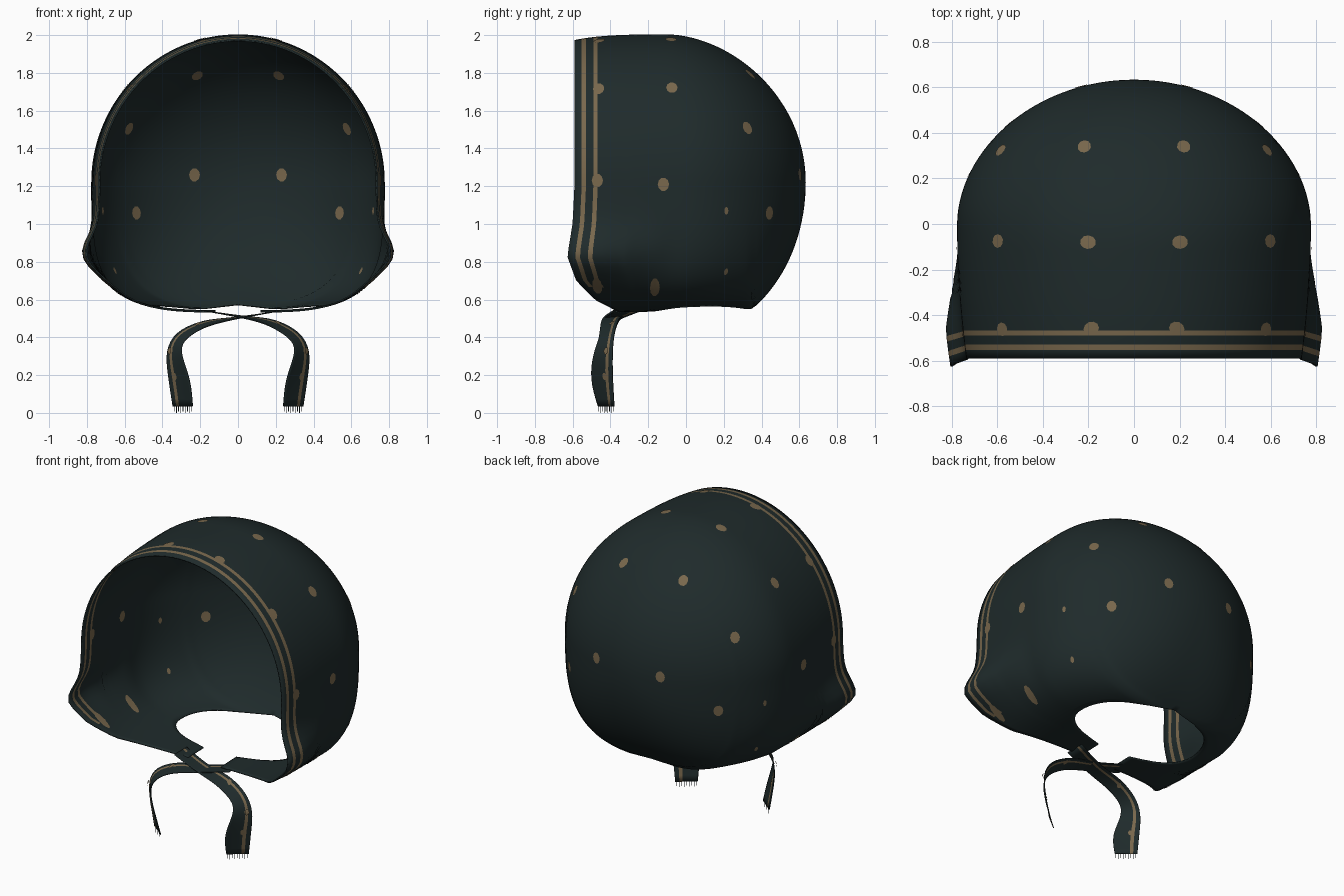
import bpy, bmesh
from math import sin, cos, pi, sqrt, exp, atan2, radians
from mathutils import Vector
from mathutils.bvhtree import BVHTree

if "Cube" in bpy.data.objects:
    bpy.data.objects.remove(bpy.data.objects["Cube"])


def material(name, rgb):
    m = bpy.data.materials.new(name)
    m.use_nodes = True
    m.diffuse_color = (*rgb, 1)
    bsdf = m.node_tree.nodes["Principled BSDF"]
    bsdf.inputs["Base Color"].default_value = (*rgb, 1)
    bsdf.inputs["Roughness"].default_value = 0.9
    return m


CLOTH = material("dark teal cloth", (0.0135, 0.0235, 0.024))
TRIM = material("tan trim", (0.19, 0.137, 0.073))


def finish(name, bm, thickness=0, subdivide=0):
    """Turn a bmesh into a smooth object; return a search tree of its surface."""
    bmesh.ops.remove_doubles(bm, verts=bm.verts, dist=1e-5)
    bmesh.ops.recalc_face_normals(bm, faces=bm.faces)
    tree = BVHTree.FromBMesh(bm)
    mesh = bpy.data.meshes.new(name)
    bm.to_mesh(mesh)
    bm.free()
    ob = bpy.data.objects.new(name, mesh)
    bpy.context.collection.objects.link(ob)
    mesh.materials.append(CLOTH)
    mesh.materials.append(TRIM)
    for p in mesh.polygons:
        p.use_smooth = True
    if subdivide:
        mod = ob.modifiers.new("Smooth cloth", "SUBSURF")
        mod.levels = mod.render_levels = subdivide
        mod.boundary_smooth = "PRESERVE_CORNERS"
    if thickness:
        mod = ob.modifiers.new("Cloth thickness", "SOLIDIFY")
        mod.thickness = thickness
        mod.offset = 0
    return tree


def grid(bm, rows, is_trim):
    """Skin rows of points; is_trim(row, column, face) picks the coloured faces."""
    vs = [[bm.verts.new(p) for p in row] for row in rows]
    for i in range(len(vs) - 1):
        for j in range(len(vs[0]) - 1):
            f = bm.faces.new((vs[i][j], vs[i][j + 1], vs[i + 1][j + 1], vs[i + 1][j]))
            f.material_index = int(is_trim(i, j, f))


def table(x, pts):
    """Linear look-up in a list of (x, value) sorted by rising x."""
    if x <= pts[0][0]:
        return pts[0][1]
    for (a, u), (b, v) in zip(pts, pts[1:]):
        if x <= b:
            return u + (v - u) * (x - a) / (b - a)
    return pts[-1][1]


def spots(name, tree, centres, wide, tall, lift):
    """Thin oval patches on both sides of the cloth."""
    bm = bmesh.new()
    for c in centres:
        hit, n, _, _ = tree.find_nearest(Vector(c))
        u = n.cross((0, 0, 1))
        u = u.normalized() if u.length > 0.01 else n.orthogonal().normalized()
        v = n.cross(u)
        for side in (-lift, lift):
            ring = []
            for k in range(10):
                a = k * pi / 5
                p = hit + u * cos(a) * wide + v * sin(a) * tall
                q, m, _, _ = tree.find_nearest(p)
                ring.append(bm.verts.new(q + m * side))
            middle = bm.verts.new(hit + n * side)
            for k in range(10):
                bm.faces.new((middle, ring[k - 1], ring[k])).material_index = 1
    finish(name, bm)


def pair(points):
    """The same points on both sides."""
    return [(s * x, y, z) for x, y, z in points for s in (1, -1)]


# ---- Hood: rings from the back of the head to the face edge ----
DEPTH, MID = 0.63, 1.22
RIM = [(0.53, -0.34), (0.56, -0.40), (0.6, -0.48), (0.7, -0.58), (0.83, -0.628),
       (1.0, -0.60), (1.2, -0.59)]
COLUMNS = 120


def neck_gap(y):
    """Half-width of the opening under the hood, with chin flaps at the front."""
    oval = 0.45 * sqrt(max(0, 1 - ((y - 0.03) / 0.34) ** 2))
    return max(oval, 0.12 if y < 0 else 0)


def hood_ring(y):
    back = max(y, 0) / DEPTH
    dome = sqrt(max(0, 1 - back ** 2))
    front = max(-y, 0) / 0.59
    width = 0.773 * sqrt(max(0, 1 - back ** 1.9)) - 0.04 * front ** 2
    top = 0.78 * sqrt(max(0, 1 - (max(y + 0.1, 0) / 0.73) ** 1.8)) - 0.03 * front ** 4
    low = min(0.8 * dome, 0.675) + 0.01 * front
    square = 4 - 1.6 * back
    start = atan2(neck_gap(y), max(low, 0.01)) - pi / 2
    row = []
    for j in range(COLUMNS + 1):
        a = start + (pi - 2 * start) * j / COLUMNS
        c, s = cos(a), sin(a)
        n, h = (2, top) if s > 0 else (square, low)
        if width < 1e-4 or h < 1e-4:
            row.append((0, DEPTH, MID))
            continue
        r = (abs(c / width) ** n + abs(s / h) ** n) ** (-1 / n)
        x, z = r * c, MID + r * s
        # Cheek flare and the swept lower face edge
        flare = min(1, max(0, (-y - 0.08) / 0.36))
        x *= 1 + 0.125 * flare * exp(-((z - 0.83) / 0.13) ** 2)
        yy = y if y > 0 else y * table(z, RIM) / -0.59
        row.append((x, yy, z))
    return row


stations = [DEPTH * cos(radians(3 * i)) for i in range(30)]
stations += [-0.467 * i / 12 for i in range(13)]
stations += [-0.49, -0.529, -0.552, -0.59]
last = len(stations) - 2


def hood_stripe(i, j, face):
    return i in (last - 3, last - 1) and face.calc_center_median().z > 0.66


bm = bmesh.new()
grid(bm, [hood_ring(y) for y in stations], hood_stripe)
hood_tree = finish("hood", bm, thickness=0.008)

# ---- Hood spots ----
round_spots = [(.22, .345, 1.8), (.57, .31, 1.5), (.2, -.08, 1.97), (.59, -.075, 1.715),
               (.19, -.46, 1.98), (.56, -.46, 1.7), (.76, -.47, 1.23), (.785, -.12, 1.21),
               (.23, .59, 1.26), (.52, .41, 1.06)]
spots("hood_spots", hood_tree, pair(round_spots), 0.03, 0.036, 0.007)
spots("cheek_spots", hood_tree, pair([(.67, -.165, .665), (.68, -.47, .67)]), 0.026, 0.07, 0.007)
spots("small_hood_spots", hood_tree, pair([(.72, .21, 1.07), (.64, .2, .76)]), 0.012, 0.02, 0.007)

# ---- Chin straps: ribbons given by their front and back edges ----
FRONT = [(-.2, -.38, .54), (0, -.44, .505), (.13, -.45, .475), (.21, -.455, .44),
         (.29, -.46, .385), (.31, -.49, .32), (.25, -.51, .18), (.24, -.465, .035)]
BACK = [(-.2, -.25, .54), (0, -.33, .51), (.13, -.35, .5), (.21, -.36, .485),
        (.33, -.38, .43), (.385, -.39, .33), (.37, -.39, .2), (.345, -.38, .035)]
ACROSS = (0, 0.35, 0.72, 0.79, 1)

for side, name in ((1, "left"), (-1, "right")):
    def place(p):
        return Vector((p[0] * side, p[1], p[2] + 0.004 * side * (p[2] > 0.45)))

    edges = [(place(a), place(b)) for a, b in zip(FRONT, BACK)]
    bm = bmesh.new()
    grid(bm, [[a.lerp(b, t) for t in ACROSS] for a, b in edges], lambda i, j, f: j == 2)
    tree = finish(name + "_strap", bm, thickness=0.005, subdivide=2)

    # Strap spots along the hanging part
    marks = [edges[i][0].lerp(edges[i][1], 0.68) for i in (3, 5, 6)]
    spots(name + "_strap_spots", tree, marks, 0.014, 0.02, 0.006)

    # Frayed threads at the strap end
    a, b = edges[-1]
    bm = bmesh.new()
    for k in range(9):
        p, q = a.lerp(b, (k + 0.2) / 9), a.lerp(b, (k + 0.55) / 9)
        length = Vector((0, 0, 0.035 if k % 2 else 0.028))
        bm.faces.new([bm.verts.new(v) for v in (p, q, q - length, p - length)])
    finish(name + "_strap_fringe", bm)
